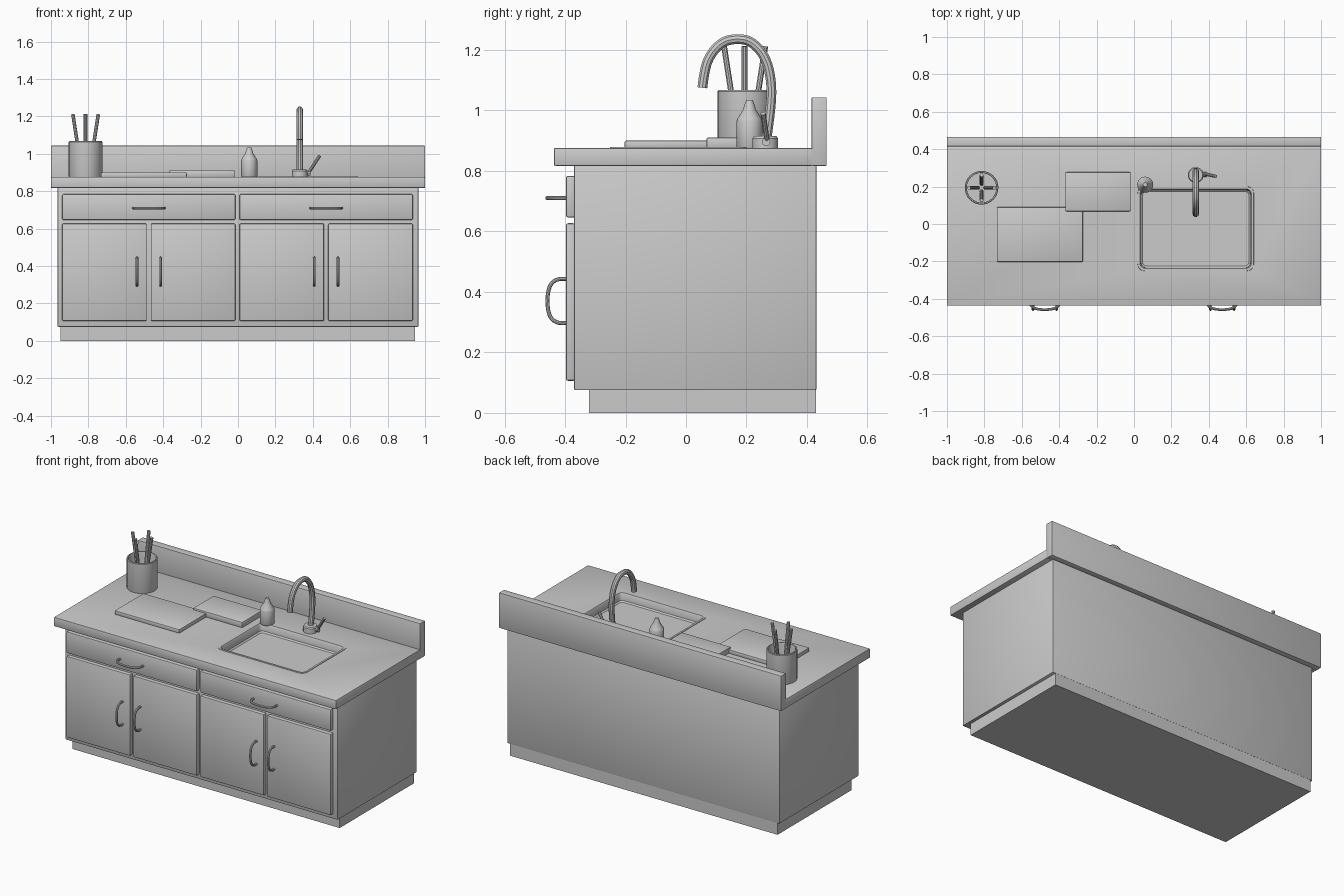
import bpy, bmesh, math
from mathutils import Vector

cube = bpy.data.objects.get("Cube")
if cube:
    bpy.data.objects.remove(cube, do_unlink=True)

grey = bpy.data.materials.new("light_grey")
grey.use_nodes = True
color = (0.6, 0.6, 0.6, 1)
grey.diffuse_color = color
grey.node_tree.nodes["Principled BSDF"].inputs["Base Color"].default_value = color


def activate(ob):
    bpy.ops.object.select_all(action='DESELECT')
    ob.select_set(True)
    bpy.context.view_layer.objects.active = ob


def finish(ob, smooth=True):
    ob.data.materials.append(grey)
    if smooth:
        activate(ob)
        bpy.ops.object.shade_smooth_by_angle(angle=math.radians(35))
    return ob


def from_bmesh(name, bm):
    bmesh.ops.recalc_face_normals(bm, faces=bm.faces)
    me = bpy.data.meshes.new(name)
    bm.to_mesh(me)
    bm.free()
    ob = bpy.data.objects.new(name, me)
    bpy.context.collection.objects.link(ob)
    return ob


def box(name, xs, ys, zs, bevel=0.0):
    """Box from its extents, with optional rounded edges."""
    bm = bmesh.new()
    bmesh.ops.create_cube(bm, size=1)
    for v in bm.verts:
        v.co = [(a + b) / 2 + c * (b - a) for c, (a, b) in zip(v.co, (xs, ys, zs))]
    if bevel:
        bmesh.ops.bevel(bm, geom=bm.edges[:], offset=bevel, segments=2,
                        profile=0.5, affect='EDGES')
    return finish(from_bmesh(name, bm), bevel > 0)


def lathe(name, center, profile, sides=32):
    """Turn (radius, height) pairs about a vertical axis, capping the open ends."""
    bm = bmesh.new()
    rings = []
    for r, z in profile:
        rings.append([bm.verts.new((center[0] + r * math.cos(a), center[1] + r * math.sin(a), z))
                      for a in (math.tau * i / sides for i in range(sides))])
    for lo, hi in zip(rings, rings[1:]):
        for i in range(sides):
            j = (i + 1) % sides
            bm.faces.new((lo[i], lo[j], hi[j], hi[i]))
    bm.faces.new(rings[0])
    bm.faces.new(rings[-1])
    return finish(from_bmesh(name, bm))


def tube(name, points, radius, spline='NURBS'):
    """Round capped tube along a path."""
    cu = bpy.data.curves.new(name, 'CURVE')
    cu.dimensions = '3D'
    cu.bevel_depth = radius
    cu.bevel_resolution = 3
    cu.use_fill_caps = True
    sp = cu.splines.new(spline)
    sp.points.add(len(points) - 1)
    for p, co in zip(sp.points, points):
        p.co = (*co, 1)
    if spline == 'NURBS':
        sp.use_endpoint_u = True
        sp.order_u = 3
        sp.resolution_u = 6
    ob = bpy.data.objects.new(name, cu)
    bpy.context.collection.objects.link(ob)
    activate(ob)
    bpy.ops.object.convert(target='MESH')
    return finish(bpy.context.object)


def rounded_ring(bm, xs, ys, r, z, steps=5):
    """Ring of vertices along a rounded rectangle."""
    ring = []
    corners = ((xs[1], ys[1], -1, -1), (xs[0], ys[1], 1, -1),
               (xs[0], ys[0], 1, 1), (xs[1], ys[0], -1, 1))
    for k, (x, y, sx, sy) in enumerate(corners):
        for i in range(steps + 1):
            a = math.pi / 2 * (k + i / steps)
            ring.append(bm.verts.new((x + sx * r + r * math.cos(a),
                                      y + sy * r + r * math.sin(a), z)))
    return ring


def bridge(bm, a, b):
    for i in range(len(a)):
        j = (i + 1) % len(a)
        bm.faces.new((a[i], a[j], b[j], b[i]))


# Cabinet
box("plinth", (-0.95, 0.945), (-0.32, 0.43), (0, 0.08))
box("cabinet_body", (-0.965, 0.965), (-0.37, 0.432), (0.075, 0.82), 0.005)
box("backsplash", (-1, 1), (0.415, 0.465), (0.817, 1.043), 0.003)

# Countertop with a rounded opening
SINK_X, SINK_Y = (0.02, 0.64), (-0.25, 0.2)
counter = box("countertop", (-1, 1), (-0.437, 0.42), (0.817, 0.876), 0.005)
bm = bmesh.new()
low = rounded_ring(bm, SINK_X, SINK_Y, 0.035, 0.7)
high = rounded_ring(bm, SINK_X, SINK_Y, 0.035, 1)
bridge(bm, low, high)
bm.faces.new(low)
bm.faces.new(high)
cutter = from_bmesh("sink_cutter", bm)
cut = counter.modifiers.new("opening", 'BOOLEAN')
cut.operation = 'DIFFERENCE'
cut.object = cutter
activate(counter)
bpy.ops.object.modifier_apply(modifier=cut.name)
bpy.data.objects.remove(cutter, do_unlink=True)

# Sink basin, with a thin rim around the opening
bm = bmesh.new()
rings = []
for inset, z in ((-0.002, 0.872), (0, 0.879), (0.012, 0.879), (0.016, 0.873),
                 (0.018, 0.832), (0.026, 0.824)):
    rings.append(rounded_ring(bm, (SINK_X[0] + inset, SINK_X[1] - inset),
                              (SINK_Y[0] + inset, SINK_Y[1] - inset), 0.036 - inset * 0.6, z))
for a, b in zip(rings, rings[1:]):
    bridge(bm, a, b)
floor = bm.faces.new(rings[-1])
basin = from_bmesh("sink_basin", bm)
if basin.data.polygons[-1].normal.z < 0:
    basin.data.flip_normals()
finish(basin)

# Doors and drawers with bowed handles
FRONT = (-0.397, -0.366)


def handle(name, center, along):
    """Bow handle standing out from the cabinet front."""
    c, d, out = Vector(center), Vector(along), Vector((0, -1, 0))
    path = ((-0.9, 0), (-0.95, 0.025), (-0.75, 0.055), (-0.3, 0.066),
            (0.3, 0.066), (0.75, 0.055), (0.95, 0.025), (0.9, 0))
    tube(name, [c + d * t + out * h for t, h in path], 0.007)


for side, (x0, x1) in {"right": (-0.94, -0.014), "left": (0.008, 0.935)}.items():
    mid = (x0 + x1) / 2
    box(side + "_drawer", (x0, x1), FRONT, (0.646, 0.784), 0.007)
    handle(side + "_drawer_handle", (mid, -0.392, 0.71), (0.09, 0, 0))
    for part, xs, hx in (("outer" if side == "right" else "inner", (x0, mid - 0.011), mid - 0.063),
                         ("inner" if side == "right" else "outer", (mid + 0.011, x1), mid + 0.063)):
        box(f"{side}_{part}_door", xs, FRONT, (0.106, 0.627), 0.007)
        handle(f"{side}_{part}_door_handle", (hx, -0.392, 0.37), (0, 0, 0.08))

# Cutting boards
box("large_board", (-0.733, -0.274), (-0.203, 0.09), (0.874, 0.9), 0.005)
box("small_board", (-0.367, -0.018), (0.068, 0.277), (0.874, 0.911), 0.006)

# Utensil cup with four leaning sticks
CUP = (-0.815, 0.194)
lathe("utensil_cup", CUP, ((0.088, 0.874), (0.09, 0.88), (0.09, 1.063), (0.087, 1.067),
                           (0.081, 1.067), (0.079, 1.06), (0.079, 0.89)))
for i in range(4):
    a = math.pi / 2 * i
    d = Vector((math.cos(a), math.sin(a), 0))
    foot = Vector((*CUP, 0.9)) + d * 0.02
    tip = Vector((*CUP, 1.212)) + d * 0.068
    tube(f"utensil_{i + 1}", (foot, tip), 0.01, 'POLY')

# Soap bottle
lathe("soap_bottle", (0.06, 0.21), ((0.04, 0.874), (0.043, 0.88), (0.043, 0.965), (0.04, 0.973),
                                    (0.02, 1.005), (0.019, 1.012), (0.011, 1.034)), 24)

# Tap
TAP_X = 0.33
lathe("tap_base", (TAP_X, 0.262), ((0.042, 0.874), (0.042, 0.908), (0.037, 0.915)))
spout = ((0.265, 0.9), (0.28, 1.0), (0.284, 1.09), (0.265, 1.175), (0.218, 1.229), (0.17, 1.238),
         (0.12, 1.228), (0.08, 1.185), (0.061, 1.135), (0.054, 1.075))
tube("tap_spout", [(TAP_X, y, z) for y, z in spout], 0.017)
tube("tap_lever_joint", ((TAP_X, 0.265, 0.896), (0.388, 0.265, 0.896)), 0.014, 'POLY')
tube("tap_lever", ((0.378, 0.268, 0.9), (0.437, 0.255, 0.99)), 0.009, 'POLY')
